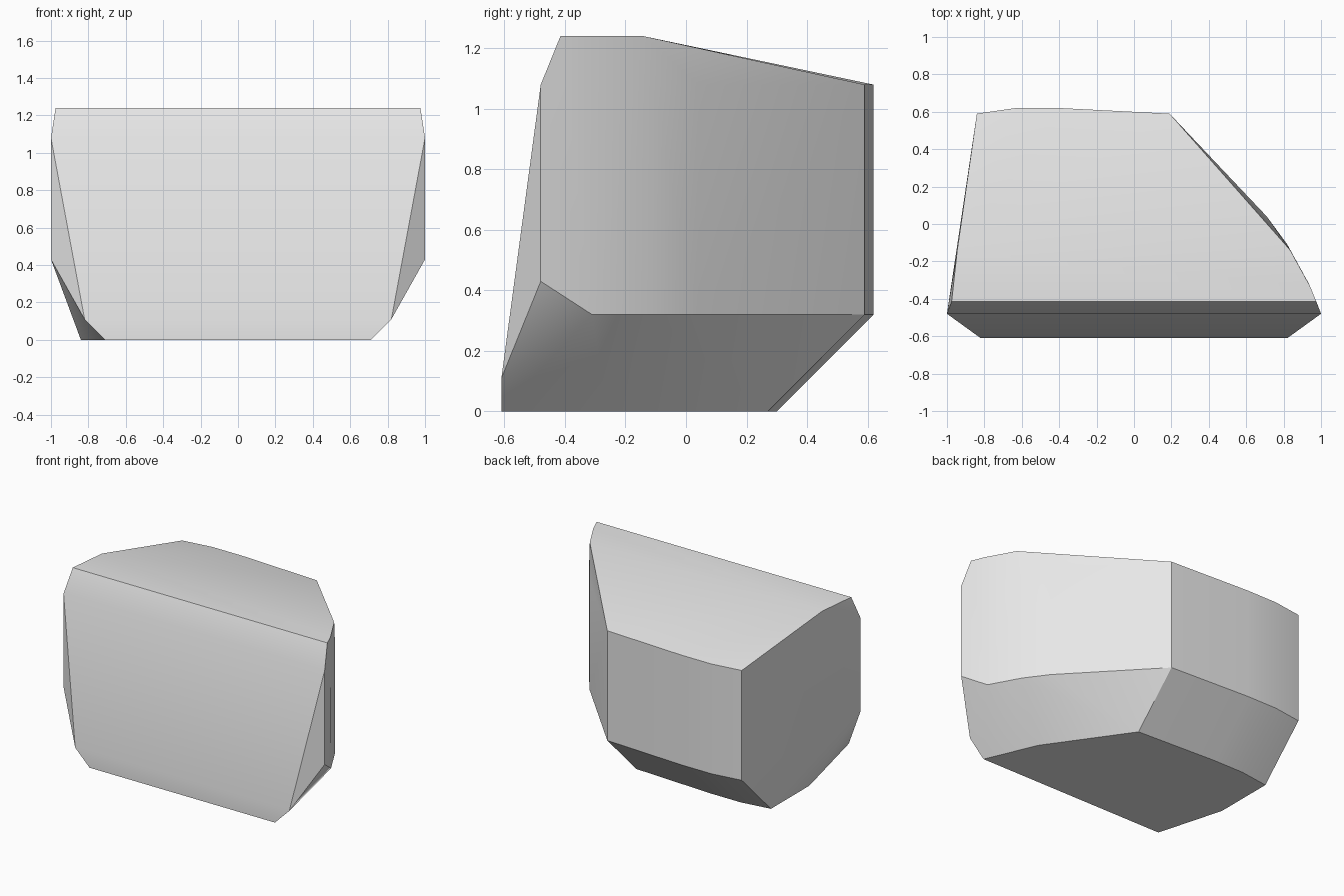
import bpy
import bmesh
import math

# Remove the default cube only
cube = bpy.data.objects.get("Cube")
if cube:
    bpy.data.objects.remove(cube, do_unlink=True)

# Plain grey material
grey = bpy.data.materials.new("plain_grey")
grey.use_nodes = True
colour = (0.8, 0.8, 0.8, 1)
grey.diffuse_color = colour
grey.node_tree.nodes["Principled BSDF"].inputs["Base Color"].default_value = colour

# Key heights of the block
BASE, TOE, LOW, HIGH, TOP = 0, 0.11, 0.32, 1.08, 1.24


def ring(outline, *heights):
    """Repeat a plan outline at each of the given heights."""
    return [(x, y, z) for z in heights for x, y in outline]


def both_sides(x, y, *heights):
    """A mirrored pair of corners at each height."""
    return ring([(-x, y), (x, y)], *heights)


# Gently bowed back wall, with an undercut sloping in to the base
back = [(-0.84, 0.59), (-0.63, 0.62), (-0.4, 0.62), (0.19, 0.59)]
undercut = [(x, y - LOW) for x, y in back]
corners = ring(back, LOW, HIGH) + ring(undercut, BASE)

# Curved flank on the +x side and its inward slope to the base
flank = [(0.71, 0.04), (0.82, -0.11), (0.93, -0.31)]
corners += ring(flank, LOW, HIGH)
corners += ring([(0.56, -0.26)], BASE)

# Leaning front face, from the toe up to the top bevel
corners += both_sides(0.71, -0.61, BASE)
corners += both_sides(0.82, -0.61, TOE)
corners += both_sides(1, -0.48, 0.43, HIGH)
corners += both_sides(0.975, -0.415, TOP)

# Flat strip of the top, and the base corner on the -x side
corners += ring([(-0.945, -0.14), (0.835, -0.14), (0.94, -0.33)], TOP)
corners += ring([(-0.84, -0.15)], BASE)

# Wrap the corners in a single convex skin
bm = bmesh.new()
for corner in corners:
    bm.verts.new(corner)
hull = bmesh.ops.convex_hull(bm, input=bm.verts[:])
loose = {v for v in bm.verts if not v.link_faces}
bmesh.ops.delete(bm, geom=list(loose), context='VERTS')
bmesh.ops.dissolve_limit(bm, angle_limit=math.radians(1.5),
                         verts=bm.verts[:], edges=bm.edges[:])
bmesh.ops.recalc_face_normals(bm, faces=bm.faces[:])

mesh = bpy.data.meshes.new("faceted_block")
bm.to_mesh(mesh)
bm.free()
mesh.materials.append(grey)
block = bpy.data.objects.new("faceted_block", mesh)
bpy.context.collection.objects.link(block)

# Smooth the soft bends, keep the hard edges
bpy.ops.object.select_all(action='DESELECT')
block.select_set(True)
bpy.context.view_layer.objects.active = block
bpy.ops.object.shade_smooth_by_angle(angle=math.radians(30))
